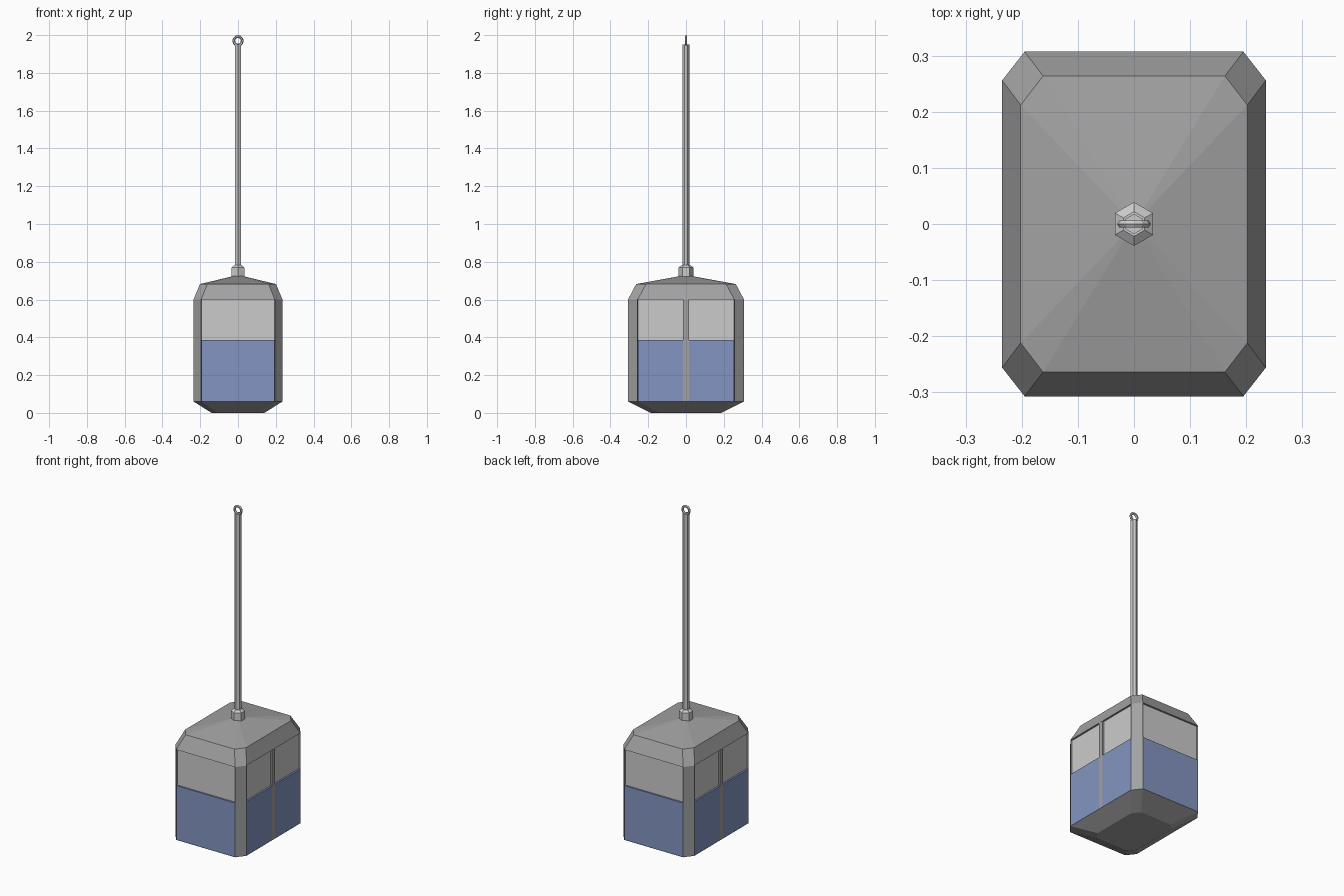
import bpy, bmesh, math
from mathutils import Matrix

if "Cube" in bpy.data.objects:
    bpy.data.objects.remove(bpy.data.objects["Cube"])

def material(name, rgb):
    m = bpy.data.materials.new(name)
    m.diffuse_color = (*rgb, 1)
    m.use_nodes = True
    m.node_tree.nodes["Principled BSDF"].inputs["Base Color"].default_value = m.diffuse_color
    return m

DARK = material("dark_grey", (0.36, 0.36, 0.36))
BLUE = material("blue", (0.23, 0.30, 0.54))

def finish(name, bm, mat=None):
    bmesh.ops.recalc_face_normals(bm, faces=bm.faces)
    me = bpy.data.meshes.new(name)
    bm.to_mesh(me)
    bm.free()
    ob = bpy.data.objects.new(name, me)
    bpy.context.collection.objects.link(ob)
    if mat:
        me.materials.append(mat)
    return ob

def box(name, lo, hi, mat=None):
    bm = bmesh.new()
    size = [b - a for a, b in zip(lo, hi)]
    mid = [(a + b) / 2 for a, b in zip(lo, hi)]
    bmesh.ops.create_cube(bm, size=1, matrix=Matrix.Translation(mid) @ Matrix.Diagonal((*size, 1)))
    return finish(name, bm, mat)

def octagon(x, y, cx, cy):
    return [(cx, -y), (x, -cy), (x, cy), (cx, y), (-cx, y), (-x, cy), (-x, -cy), (-cx, -y)]

def loft(name, rings, mat=None, apex=None, pockets=None):
    """Skin a list of (points, z) rings; optionally end in an apex and sink wall pockets."""
    bm = bmesh.new()
    rows = [[bm.verts.new((x, y, z)) for x, y in pts] for pts, z in rings]
    n = len(rows[0])
    walls = []
    for k, (a, b) in enumerate(zip(rows, rows[1:])):
        for i in range(n):
            j = (i + 1) % n
            f = bm.faces.new((a[i], a[j], b[j], b[i]))
            if k == pockets and i % 2:
                walls.append(f)
    bm.faces.new(rows[0][::-1])
    if apex:
        tip = bm.verts.new((0, 0, apex))
        for i in range(n):
            bm.faces.new((rows[-1][i], rows[-1][(i + 1) % n], tip))
    else:
        bm.faces.new(rows[-1])
    bmesh.ops.recalc_face_normals(bm, faces=bm.faces)
    if walls:
        bmesh.ops.inset_individual(bm, faces=walls, thickness=0.001, depth=-0.016)
    return finish(name, bm, mat)

def hexagon(r):
    return [(r * math.cos(math.radians(60 * i + 30)), r * math.sin(math.radians(60 * i + 30))) for i in range(6)]

# Cabin shell with a bevelled floor, pitched roof and a pocket in each wall
X, Y, CX, CY = 0.235, 0.307, 0.195, 0.256
wall = octagon(X, Y, CX, CY)
loft("cabin_shell", [(octagon(0.14, 0.186, 0.105, 0.14), 0.0), (wall, 0.06), (wall, 0.60),
                     (octagon(0.202, 0.264, 0.162, 0.212), 0.682)], DARK, apex=0.73, pockets=1)

# Lower panels sit flush, windows sit back in the pockets
Z0, ZM, Z1 = 0.061, 0.385, 0.599
P = 0.015
for s, end in ((-1, "front"), (1, "back")):
    def span(outer, depth):
        return sorted((s * outer, s * (outer - depth)))
    a, b = span(Y, 0.017)
    box(end + "_panel", (-CX + .001, a, Z0), (CX - .001, b, ZM), BLUE)
    a, b = span(Y - 0.010, 0.007)
    box(end + "_window", (-CX + .001, a, ZM), (CX - .001, b, Z1))

    side = "left" if s < 0 else "right"
    a, b = span(X, 0.017)
    box(side + "_door_post", (a, -P, Z0), (b, P, Z1), DARK)
    for t, pos in ((-1, "front"), (1, "rear")):
        y0, y1 = sorted((t * P, t * (CY - .001)))
        a, b = span(X, 0.017)
        box(f"{side}_{pos}_panel", (a, y0, Z0), (b, y1, ZM), BLUE)
        a, b = span(X - 0.010, 0.007)
        box(f"{side}_{pos}_window", (a, y0, ZM), (b, y1, Z1))

# Roof collar and hanger rod
loft("roof_collar", [(hexagon(0.039), 0.715), (hexagon(0.039), 0.77), (hexagon(0.022), 0.782)])
loft("hanger_rod", [(hexagon(0.018), 0.77), (hexagon(0.018), 1.95)])

# Hanging ring at the top of the rod
bpy.ops.mesh.primitive_torus_add(major_segments=12, minor_segments=6, major_radius=0.0225,
                                 minor_radius=0.0075, location=(0, 0, 1.97),
                                 rotation=(math.pi / 2, 0, 0))
bpy.context.object.name = "hanging_ring"
